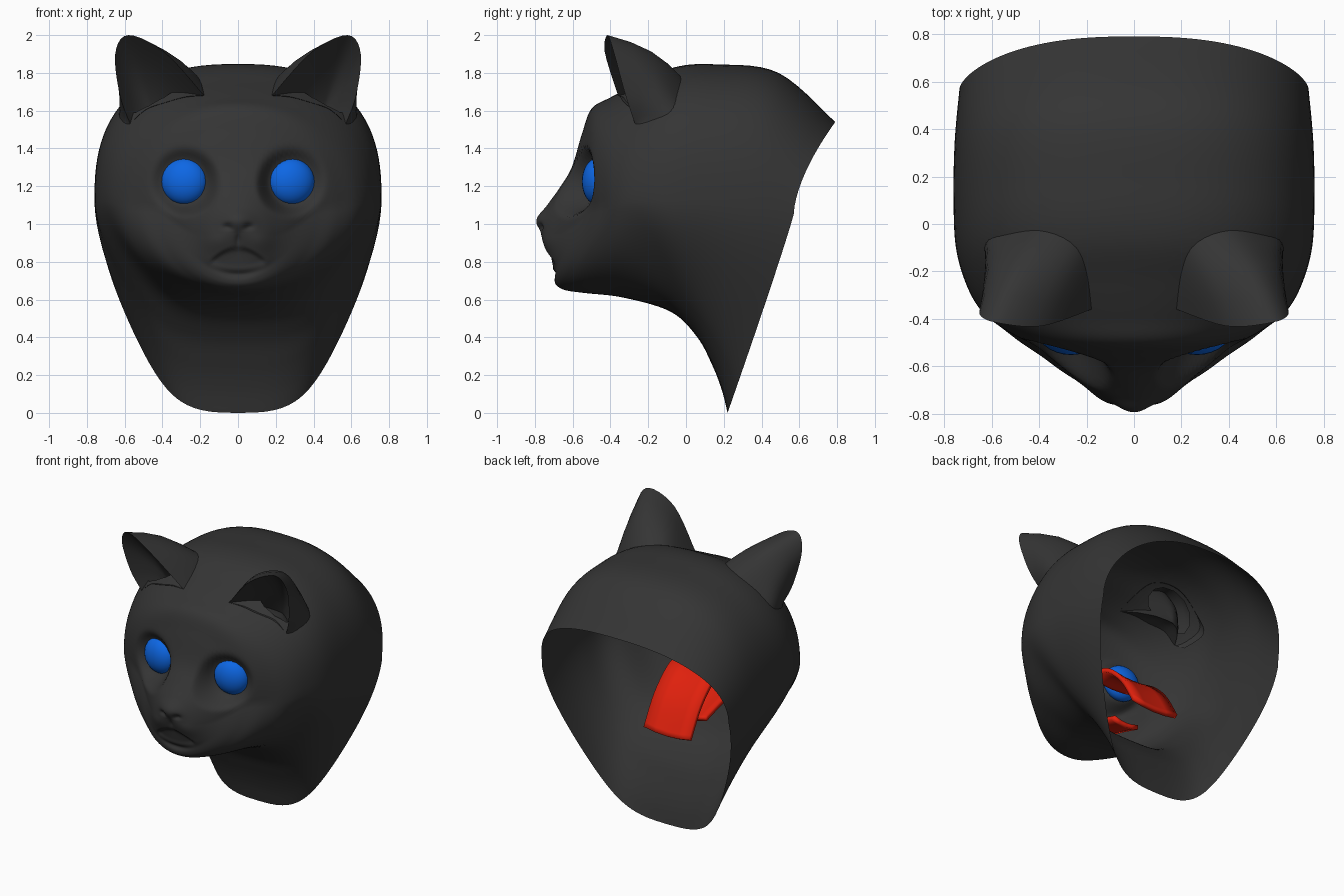
import bpy, bmesh, math
from mathutils import Vector

old = bpy.data.objects.get("Cube")
if old:
    bpy.data.objects.remove(old)


def material(name, rgb):
    m = bpy.data.materials.new(name)
    m.use_nodes = True
    m.diffuse_color = (*rgb, 1)
    m.node_tree.nodes["Principled BSDF"].inputs["Base Color"].default_value = (*rgb, 1)
    return m


fur = material("charcoal fur", (0.035, 0.035, 0.035))
blue = material("blue eye", (0.004, 0.135, 0.78))
red = material("red tongue", (0.75, 0.015, 0.004))


def finish(bm, name, mat, angle=40):
    bmesh.ops.remove_doubles(bm, verts=bm.verts, dist=0.0005)
    bmesh.ops.recalc_face_normals(bm, faces=bm.faces)
    me = bpy.data.meshes.new(name)
    bm.to_mesh(me)
    bm.free()
    me.materials.append(mat)
    ob = bpy.data.objects.new(name, me)
    bpy.context.collection.objects.link(ob)
    bpy.ops.object.select_all(action="DESELECT")
    ob.select_set(True)
    bpy.context.view_layer.objects.active = ob
    bpy.ops.object.shade_smooth_by_angle(angle=math.radians(angle))
    return ob


def spline(points, steps):
    """Catmull-Rom through tuples of any length."""
    out = []
    last = len(points) - 1
    for i in range(last):
        quad = [points[min(max(i + j, 0), last)] for j in (-1, 0, 1, 2)]
        for s in range(steps):
            t = s / steps
            out.append(tuple(
                b + t / 2 * (c - a + t * (2 * a - 5 * b + 4 * c - d + t * (3 * (b - c) + d - a)))
                for a, b, c, d in zip(*quad)))
    return out + [tuple(points[-1])]


def skin(bm, rows, closed=False):
    grid = [[bm.verts.new(p) for p in row] for row in rows]
    for a, b in zip(grid, grid[1:]):
        n = len(a)
        for i in range(n if closed else n - 1):
            j = (i + 1) % n
            bm.faces.new((a[i], a[j], b[j], b[i]))


def bump(x, z, cx, cz, rx, rz):
    return math.exp(-((x - cx) / rx) ** 2 - ((z - cz) / rz) ** 2)


def smooth(t):
    t = min(max(t, 0), 1)
    return t * t * (3 - 2 * t)


EYE_X, EYE_Z = 0.283, 1.225


def sculpt(p):
    """Eye sockets, nose and mouth on the front of the head."""
    x, y, z = abs(p[0]), p[1], p[2]
    if y > -0.38:
        return p
    # flattened socket around each eye
    near = 1 - smooth((math.hypot(x - EYE_X, z - EYE_Z) - 0.11) / 0.085)
    y += near * (-0.49 + 0.2 * (x - EYE_X) - y)
    # whisker pads, nostrils and groove under the nose
    y -= 0.015 * bump(x, z, 0.11, 0.91, 0.07, 0.06)
    y += 0.018 * bump(x, z, 0.055, 0.985, 0.025, 0.018)
    y += 0.014 * bump(x, z, 0, 0.92, 0.016, 0.04)
    y -= 0.012 * bump(x, z, 0, 1.01, 0.06, 0.035)
    # mouth between two lip curves
    if y < -0.5:
        upper, lower = 0.885 - 3.3 * x * x, 0.735 + 1.7 * x * x
        inside = smooth((upper - z) / 0.03) * smooth((z - lower) / 0.05)
        y += 0.018 * inside * smooth((0.18 - x) / 0.06)
        y += 0.025 * bump(x, z - lower, 0, 0, 0.12, 0.02)
    return (p[0], y, z)


# Head shell: rings from the open rim to the muzzle
# (top y, top z, side y, side z, half width, bottom y, bottom z)
rings = [
    (0.79, 1.54, 0.57, 1.05, 0.735, 0.22, 0.00),
    (0.49, 1.80, 0.35, 1.10, 0.755, 0.19, 0.12),
    (0.16, 1.845, 0.12, 1.13, 0.76, 0.14, 0.25),
    (-0.06, 1.83, -0.10, 1.12, 0.75, 0.06, 0.40),
    (-0.25, 1.745, -0.27, 1.12, 0.70, -0.08, 0.535),
    (-0.40, 1.67, -0.38, 1.10, 0.63, -0.33, 0.61),
    (-0.50, 1.61, -0.45, 1.09, 0.53, -0.54, 0.635),
    (-0.55, 1.48, -0.51, 1.07, 0.42, -0.64, 0.65),
    (-0.605, 1.30, -0.585, 1.00, 0.325, -0.685, 0.675),
    (-0.67, 1.19, -0.66, 0.95, 0.235, -0.70, 0.71),
    (-0.735, 1.10, -0.72, 0.94, 0.155, -0.72, 0.77),
    (-0.78, 1.035, -0.755, 0.95, 0.075, -0.74, 0.86),
    (-0.77, 0.95, -0.77, 0.95, 0.0, -0.77, 0.95),
]
SEGMENTS = 112


def ring_points(ring):
    ty, tz, sy, sz, w, by, bz = ring
    neck = smooth((w - 0.6) / 0.13)
    row = []
    for i in range(SEGMENTS):
        a = math.tau * i / SEGMENTS
        s, c = math.sin(a), math.cos(a)
        k = abs(c)
        if c > 0:
            ex = ez = 1 - 0.21 * (max(w, 0) / 0.76) ** 3
            ey, end_y, end_z = 1.1 + 0.2 * neck, ty, tz
        else:
            # sides of the neck taper straight to the lower edge
            ex = 0.95 + neck * (1.2 - 1.42 * k)
            ez, ey, end_y, end_z = 1, 1.05, by, bz
        x = w * math.copysign(abs(s) ** ex, s)
        row.append(sculpt((x, sy + (end_y - sy) * k ** ey, sz + (end_z - sz) * k ** ez)))
    return row


bm = bmesh.new()
skin(bm, [ring_points(r) for r in spline(rings, 7)], closed=True)

# Openings behind the eyes, and clean cut ones under the ears
holes = set()
for f in bm.faces:
    c = f.calc_center_median()
    if c.y < -0.42 and math.hypot(abs(c.x) - EYE_X, c.z - EYE_Z) < 0.09:
        holes.add(f)
bmesh.ops.delete(bm, geom=list(holes), context="FACES")
for side in (1, -1):
    planes = []
    for i in range(12):
        u, v = math.cos(math.tau * i / 12), math.sin(math.tau * i / 12)
        planes.append((Vector((side * (0.43 + 0.15 * u), -0.16 + 0.1 * v, 0)),
                       Vector((side * u / 0.15, v / 0.1, 0)).normalized()))
    for co, no in planes:
        near = [f for f in bm.faces if f.calc_center_median().z > 1.45
                and (f.calc_center_median().xy - Vector((side * 0.43, -0.16))).length < 0.25]
        geom = near + list({e for f in near for e in f.edges}) + list({v for f in near for v in f.verts})
        bmesh.ops.bisect_plane(bm, geom=geom, plane_co=co, plane_no=no)
    inside = [f for f in bm.faces if f.calc_center_median().z > 1.45
              and all((f.calc_center_median() - co).dot(no) < 0 for co, no in planes)]
    bmesh.ops.delete(bm, geom=inside, context="FACES")
finish(bm, "head_shell", fur, 60)

# Ears: rounded back, rim and hollow front, as rows running inner to outer
base = [(0.17, -0.27, 1.70), (0.22, -0.08, 1.78), (0.38, -0.01, 1.76),
        (0.54, -0.01, 1.63), (0.63, -0.05, 1.54), (0.61, -0.22, 1.50)]
rim = [(0.18, -0.36, 1.68), (0.39, -0.43, 1.91), (0.58, -0.415, 2.0),
       (0.65, -0.38, 1.90), (0.625, -0.32, 1.68), (0.57, -0.27, 1.53)]
lip = [rim[-1], (0.49, -0.29, 1.605), (0.38, -0.33, 1.645), (0.27, -0.35, 1.675), rim[0]]
pit = Vector((0.45, -0.15, 1.60))

for side, label in ((1, "left"), (-1, "right")):
    b = [Vector(p) for p in spline(base, 5)]
    r = [Vector(p) for p in spline(rim, 5)]
    n = len(r) - 1
    back = []
    for t in (0, 0.25, 0.5, 0.75, 1):
        bulge = Vector((0, 0.03, 0.035)) * math.sin(math.pi * t)
        back.append([p.lerp(q, t) + bulge * math.sin(math.pi * i / n)
                     for i, (p, q) in enumerate(zip(b, r))])
    # the hollow runs on below along the brow
    loop = r + [Vector(p) for p in spline(lip, 3)[1:-1]]
    bowl = []
    for t in (0, 0.08, 0.3, 0.6, 0.85, 1):
        hollow = Vector((0, 0.04, 0)) * math.sin(math.pi * t)
        bowl.append([p.lerp(pit, t) + hollow for p in loop])
    bm = bmesh.new()
    for rows, closed in ((back, False), (bowl, True)):
        skin(bm, [[(side * p.x, p.y, p.z) for p in row] for row in rows], closed)
    finish(bm, label + "_ear", fur, 50)

    # Eyeball, turned a little outwards
    bpy.ops.mesh.primitive_uv_sphere_add(segments=24, ring_count=16, radius=1,
                                         location=(side * EYE_X, -0.468, EYE_Z),
                                         rotation=(0, 0, side * math.radians(10)))
    eye = bpy.context.object
    eye.name = label + "_eye"
    eye.scale = (0.124, 0.082, 0.124)
    eye.data.materials.append(blue)
    bpy.ops.object.shade_smooth_by_angle(angle=math.radians(40))


# Tongue: ribbons inside the head along (y, z) paths
def ribbon(name, path, half, sag):
    bm = bmesh.new()
    skin(bm, [[(half * u, y, z - sag * (1 - u * u)) for u in (-1, -0.5, 0, 0.5, 1)]
              for y, z in spline(path, 5)])
    thick = finish(bm, name, red, 60).modifiers.new("thickness", "SOLIDIFY")
    thick.thickness = 0.03
    thick.offset = 0


ribbon("tongue", [(0.21, 0.64), (0.09, 0.84), (-0.07, 0.98), (-0.22, 1.0)], 0.18, 0.02)
ribbon("mouth_floor", [(-0.08, 0.66), (-0.25, 0.71), (-0.45, 0.76)], 0.1, 0.02)
